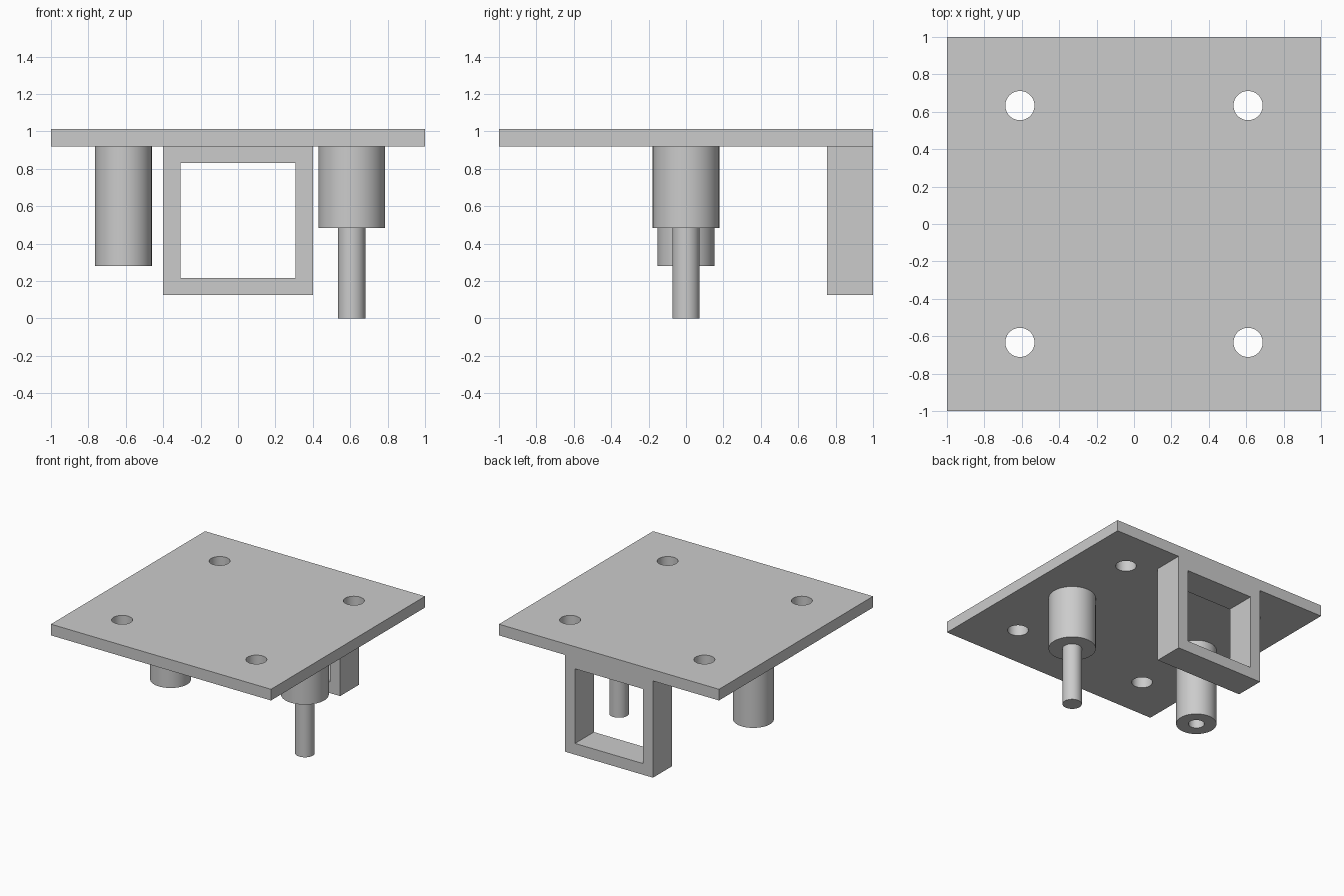
import bpy
import math

if "Cube" in bpy.data.objects:
    bpy.data.objects.remove(bpy.data.objects["Cube"])

grey = bpy.data.materials.new("plain grey")
grey.diffuse_color = (0.6, 0.6, 0.6, 1.0)
grey.use_nodes = True
grey.node_tree.nodes["Principled BSDF"].inputs["Base Color"].default_value = grey.diffuse_color


def box(name, x, y, z):
    """Box from (min, max) ranges."""
    centre = [(r[0] + r[1]) / 2 for r in (x, y, z)]
    bpy.ops.mesh.primitive_cube_add(size=1, location=centre)
    ob = bpy.context.object
    ob.name = name
    ob.scale = [r[1] - r[0] for r in (x, y, z)]
    bpy.ops.object.transform_apply(location=False, rotation=False, scale=True)
    ob.data.materials.append(grey)
    return ob


def cylinder(name, x, y, radius, z0, z1):
    bpy.ops.mesh.primitive_cylinder_add(
        vertices=64, radius=radius, depth=z1 - z0, location=(x, y, (z0 + z1) / 2))
    ob = bpy.context.object
    ob.name = name
    ob.data.materials.append(grey)
    return ob


def cut(ob, cutters):
    """Subtract the cutters, then remove them."""
    for c in cutters:
        mod = ob.modifiers.new("cut", 'BOOLEAN')
        mod.operation = 'DIFFERENCE'
        mod.solver = 'EXACT'
        mod.object = c
        bpy.context.view_layer.objects.active = ob
        bpy.ops.object.modifier_apply(modifier=mod.name)
        bpy.data.objects.remove(c)


def smooth(ob):
    bpy.ops.object.select_all(action='DESELECT')
    ob.select_set(True)
    bpy.context.view_layer.objects.active = ob
    bpy.ops.object.shade_smooth_by_angle(angle=math.radians(30))


PLATE_Z = 0.92

# Square top plate with four corner holes
plate = box("top_plate", (-1, 1), (-1, 1), (PLATE_Z, 1.012))
cut(plate, [cylinder("hole_cutter", sx * 0.61, sy * 0.633, 0.078, 0.8, 1.1)
            for sx in (-1, 1) for sy in (-1, 1)])

# Rectangular loop hanging flush with the back edge
loop = box("back_loop", (-0.4, 0.4), (0.755, 1), (0.125, PLATE_Z))
cut(loop, [box("loop_cutter", (-0.308, 0.308), (0.6, 1.2), (0.217, 0.83))])

# Hollow post on the left, bored from below
post = cylinder("hollow_post", -0.613, 0, 0.152, 0.28, PLATE_Z)
cut(post, [cylinder("bore_cutter", -0.613, 0, 0.06, 0.1, PLATE_Z - 0.02)])

# Stepped post on the right with a thin pin
collar = cylinder("pin_collar", 0.608, 0, 0.178, 0.482, PLATE_Z)
pin = cylinder("pin", 0.608, 0, 0.073, 0, 0.482)

for part in (plate, loop, post, collar, pin):
    smooth(part)
